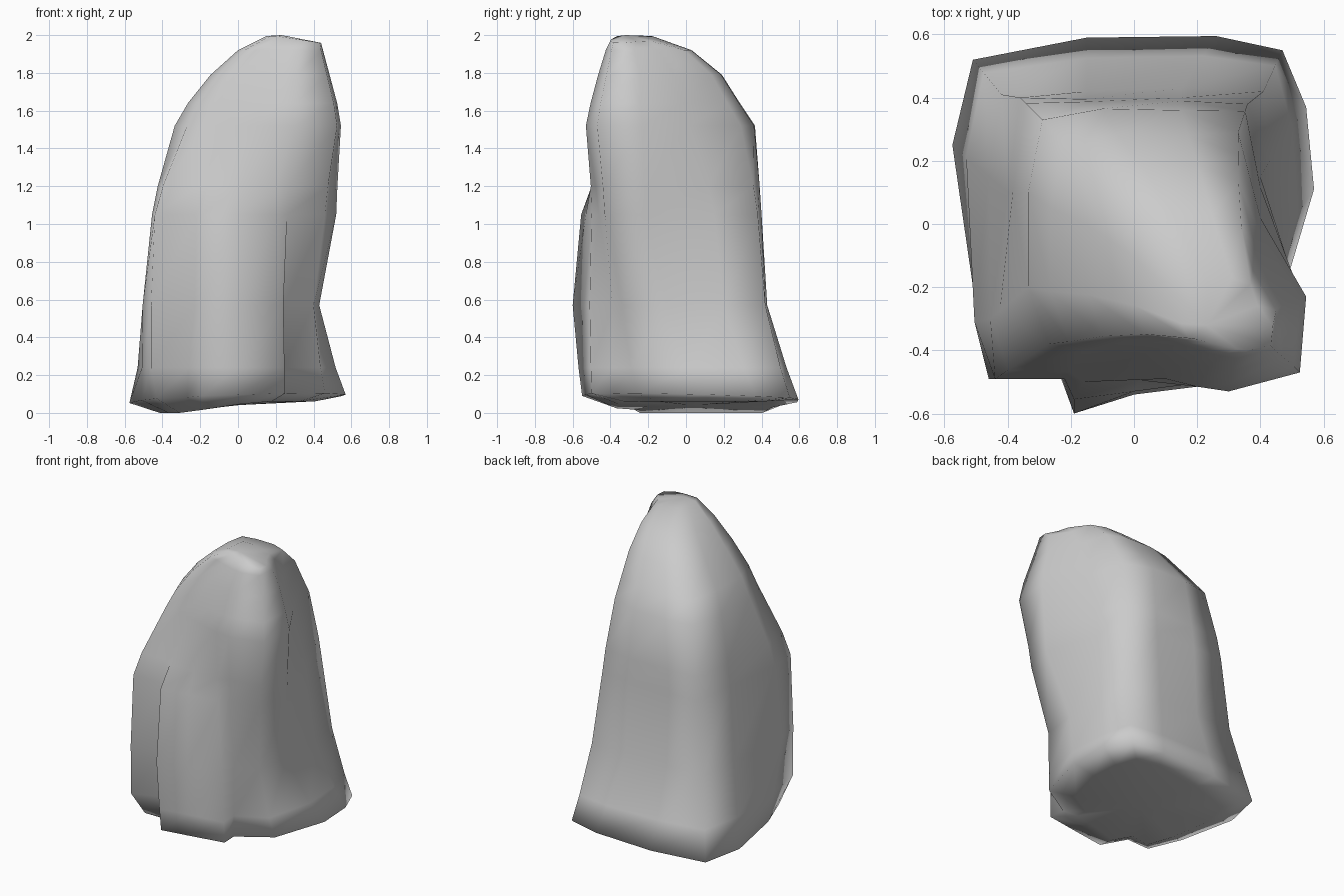
import bpy, bmesh

if "Cube" in bpy.data.objects:
    bpy.data.objects.remove(bpy.data.objects["Cube"])

# Key cross-sections, counter-clockwise from the front-left corner (x, y pairs)
base = [-.43,-.38, -.27,-.38, -.19,-.55, 0,-.53, .25,-.50, .24,-.39, .46,-.26, .57,.11,
        .545,.37, .47,.55, .26,.595, -.15,.59, -.51,.52, -.575,.25, -.51,-.15]
waist = [-.46,-.49, -.23,-.48, -.19,-.60, 0,-.54, .24,-.51, .24,-.39, .40,-.34, .43,-.10,
         .43,.20, .41,.42, .15,.43, -.15,.42, -.42,.41, -.46,.15, -.505,-.31]
chest = [-.44,-.49, -.22,-.49, -.19,-.555, 0,-.53, .20,-.50, .26,-.46, .46,-.43, .52,-.22,
         .40,.15, .36,.38, .15,.40, -.15,.395, -.36,.40, -.40,.10, -.455,-.30]
shoulder = [-.27,-.38, -.16,-.40, -.05,-.44, .10,-.49, .20,-.515, .30,-.53, .525,-.47, .545,-.23,
            .40,.02, .33,.29, .15,.36, -.10,.365, -.29,.33, -.335,.10, -.335,-.20]


def pairs(flat):
    return list(zip(flat[::2], flat[1::2]))


def blend(a, b, t):
    return [(p[0] + (q[0] - p[0]) * t, p[1] + (q[1] - p[1]) * t) for p, q in zip(a, b)]


def fit(points, x0, x1, y0, y1):
    """Stretch a section into the given bounds."""
    xs, ys = [p[0] for p in points], [p[1] for p in points]
    return [(x0 + (x - min(xs)) / (max(xs) - min(xs)) * (x1 - x0),
             y0 + (y - min(ys)) / (max(ys) - min(ys)) * (y1 - y0)) for x, y in points]


foot, mid, high, top = map(pairs, (base, waist, chest, shoulder))

# Foot: the flare widens downwards, the front-left block is undercut at the bottom
ankle = blend(foot, mid, .38)
ankle[0] = (-.46, -.485)
ankle[1] = (-.26, -.41)

# Ledge where the raised front slab ends
ledge = blend(high, top, .25)
ledge[2] = (-.16, -.50)
ledge[3] = (.02, -.495)

# Underside (tilted), body and the leaning rounded crown
rings = [[(x * .72, y * .72 + .03, max(0, .045 + .11 * min(x, .15))) for x, y in foot],
         [(x, y, .08 + .035 * x - .03 * y) for x, y in foot]]
for z, pts in [(.24, ankle), (.57, mid), (1.05, high), (1.2, ledge), (1.52, top)]:
    rings.append([(x, y, z) for x, y in pts])
for z, bounds in [(1.64, (-.265, .525, -.505, .285)), (1.79, (-.145, .485, -.465, .19)),
                  (1.92, (.0, .45, -.425, .03))]:
    rings.append([(x, y, z) for x, y in fit(top, *bounds)])
rings.append([(x, y, 1.995 - .15 * max(0, x - .2))
              for x, y in fit(top, .15, .44, -.40, -.17)])

# Skin the rings into one weathered boulder
bm = bmesh.new()
loops = [[bm.verts.new(p) for p in ring] for ring in rings]
n = len(foot)
for lower, upper in zip(loops, loops[1:]):
    for i in range(n):
        j = (i + 1) % n
        bm.faces.new((lower[i], lower[j], upper[j], upper[i]))
for ring, tip in ((loops[0][::-1], (-.02, .03, .04)), (loops[-1], (.23, -.32, 2.0))):
    peak = bm.verts.new(tip)
    for i in range(n):
        bm.faces.new((ring[i], ring[(i + 1) % n], peak))
bmesh.ops.recalc_face_normals(bm, faces=bm.faces)
for f in bm.faces:
    f.smooth = True
mesh = bpy.data.meshes.new("standing_rock")
bm.to_mesh(mesh)
bm.free()
rock = bpy.data.objects.new("standing_rock", mesh)
bpy.context.collection.objects.link(rock)
